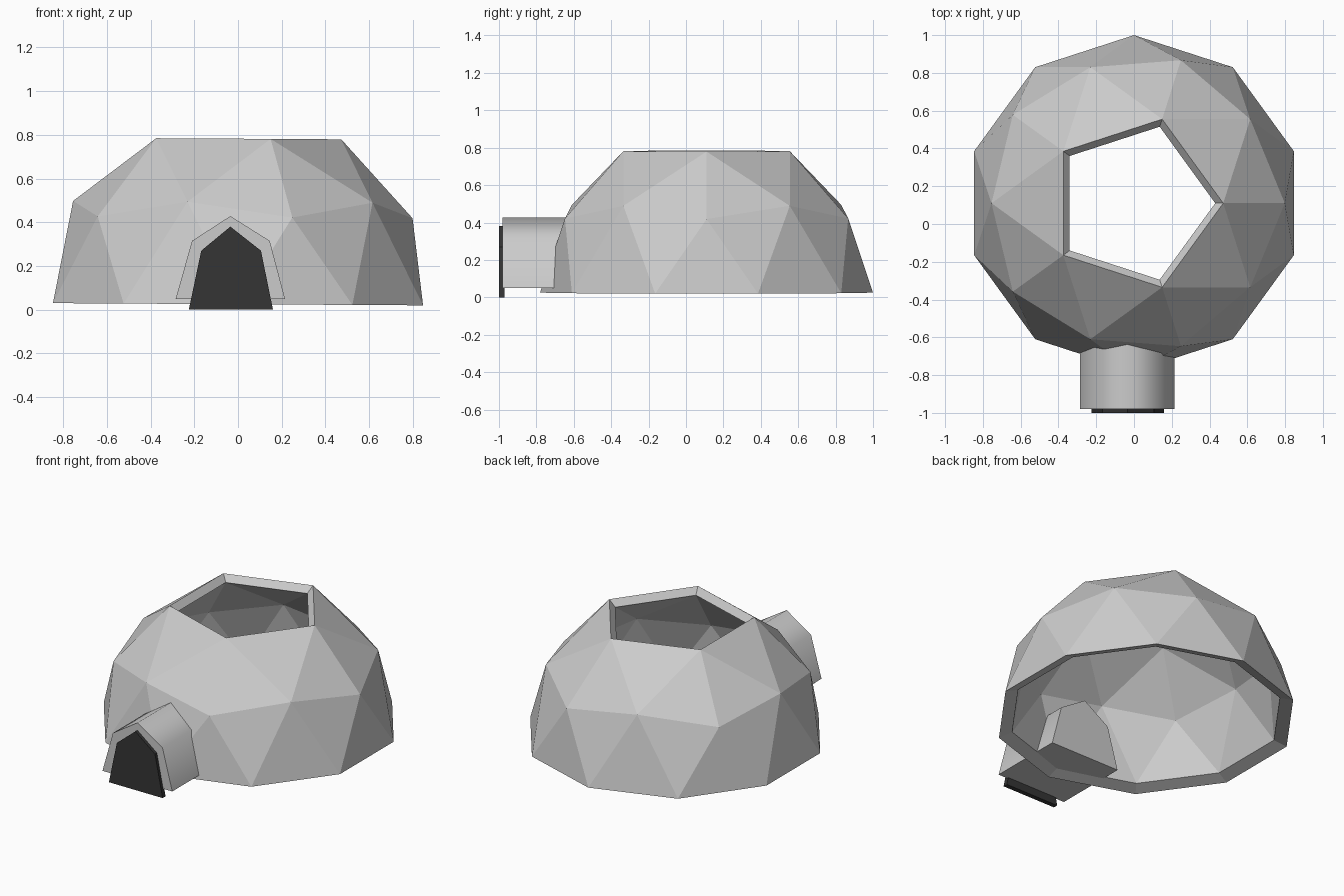
import bpy, bmesh, math
from mathutils import Matrix, Vector

if "Cube" in bpy.data.objects:
    bpy.data.objects.remove(bpy.data.objects["Cube"])

R = 0.89

# Geodesic dome shell: half icosphere, open pentagon on top, inner skin and rims
bm = bmesh.new()
bmesh.ops.create_icosphere(bm, subdivisions=2, radius=R)
drop = [v for v in bm.verts if v.co.z < -0.01 or v.co.z > 0.98 * R]
bmesh.ops.delete(bm, geom=drop, context='VERTS')
rims = [e for e in bm.edges if e.is_boundary]
outer = list(bm.faces)
pivot = Vector((0, 0, 0.30))
inner = {v: bm.verts.new(pivot + (v.co - pivot) * 0.91) for v in list(bm.verts)}
for f in outer:
    bm.faces.new([inner[v] for v in reversed(f.verts)])
for e in rims:
    a, b = e.verts
    bm.faces.new((a, b, inner[b], inner[a]))
bmesh.ops.recalc_face_normals(bm, faces=bm.faces)
me = bpy.data.meshes.new("dome_shell")
bm.to_mesh(me)
bm.free()
dome = bpy.data.objects.new("dome_shell", me)
bpy.context.collection.objects.link(dome)
# the dome leans very slightly to the right
dome.matrix_world = Matrix.Translation((0, 0.11, 0.025)) @ Matrix.Rotation(0.006, 4, 'Y')


def prism(name, profile, y0, y1):
    """Closed prism from an (x, z) profile, running along y."""
    bm = bmesh.new()
    n = len(profile)
    front, back = [[bm.verts.new((x, y, z)) for x, z in profile] for y in (y0, y1)]
    bm.faces.new(front)
    bm.faces.new(back[::-1])
    for i in range(n):
        j = (i + 1) % n
        bm.faces.new((front[j], front[i], back[i], back[j]))
    bmesh.ops.recalc_face_normals(bm, faces=bm.faces)
    me = bpy.data.meshes.new(name)
    bm.to_mesh(me)
    bm.free()
    ob = bpy.data.objects.new(name, me)
    bpy.context.collection.objects.link(ob)
    return ob


# Entrance tunnel, smooth along its arch
tunnel = prism("entrance_tunnel",
               [(-0.285, 0.05), (0.215, 0.05), (0.145, 0.315), (-0.035, 0.428), (-0.21, 0.315)],
               -0.98, -0.49)
bpy.context.view_layer.objects.active = tunnel
tunnel.select_set(True)
bpy.ops.object.shade_smooth_by_angle(angle=math.radians(70))

# Dark door panel
door = prism("door_panel",
             [(-0.225, 0), (0.16, 0), (0.105, 0.27), (-0.035, 0.38), (-0.168, 0.27)],
             -1.0, -0.97)
mat = bpy.data.materials.new("dark_door")
mat.diffuse_color = (0.035, 0.035, 0.035, 1)
mat.use_nodes = True
mat.node_tree.nodes["Principled BSDF"].inputs["Base Color"].default_value = mat.diffuse_color
door.data.materials.append(mat)
